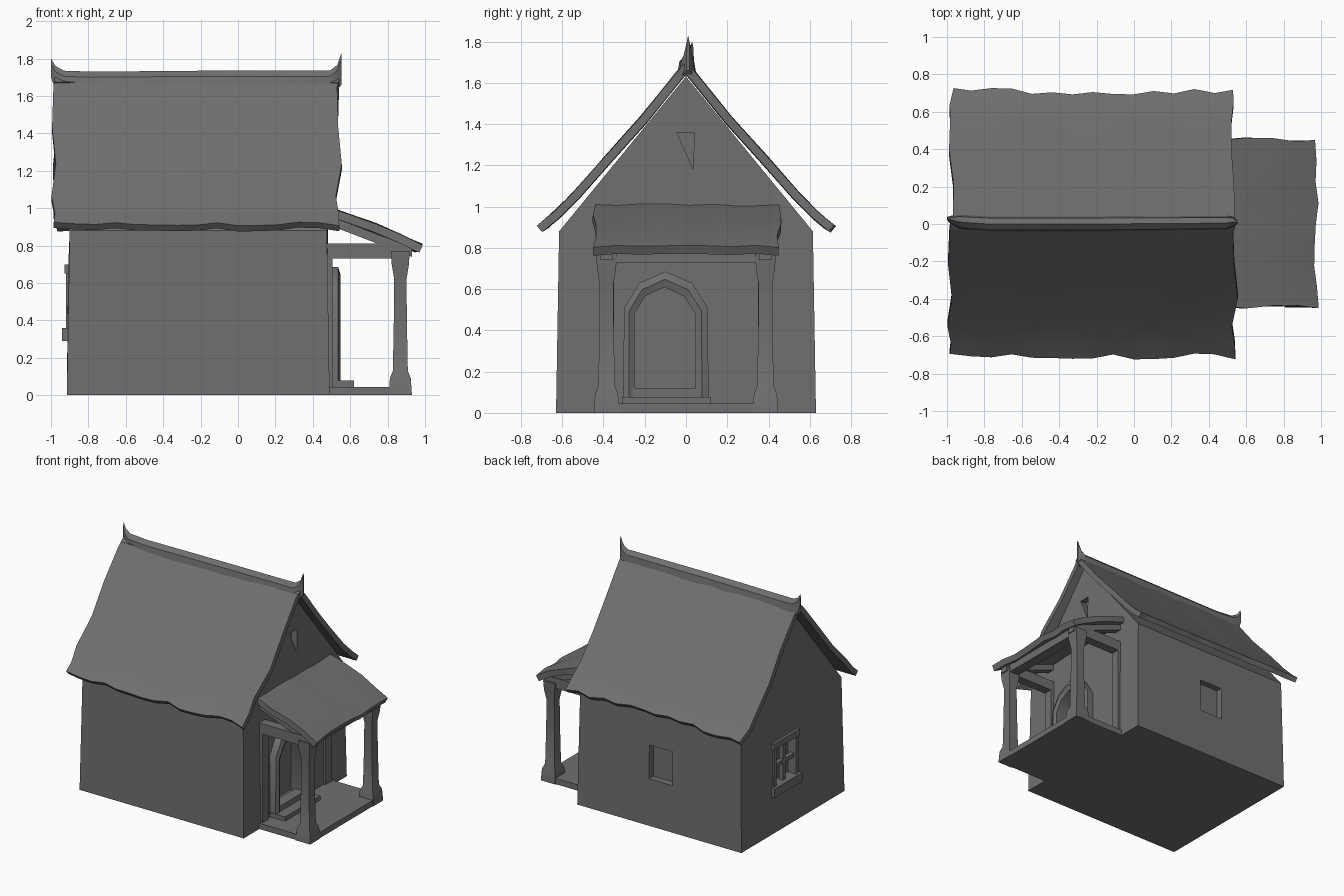
import bpy, bmesh, math, random

if "Cube" in bpy.data.objects:
    bpy.data.objects.remove(bpy.data.objects["Cube"])

random.seed(7)
grey = bpy.data.materials.new("weathered grey")
grey.diffuse_color = (0.16, 0.16, 0.16, 1)
grey.use_nodes = True
grey.node_tree.nodes["Principled BSDF"].inputs["Base Color"].default_value = grey.diffuse_color


def finish(ob, angle=35):
    """Bake modifiers, then shade smooth with sharp corners."""
    bpy.context.view_layer.objects.active = ob
    for m in list(ob.modifiers):
        bpy.ops.object.modifier_apply(modifier=m.name)
    ob.data.shade_smooth()
    ob.data.set_sharp_from_angle(angle=math.radians(angle))


def make(name, bm):
    me = bpy.data.meshes.new(name)
    bm.to_mesh(me)
    bm.free()
    me.materials.append(grey)
    ob = bpy.data.objects.new(name, me)
    bpy.context.collection.objects.link(ob)
    return ob


def loft(name, rings, angle=35):
    """Closed solid through a list of equal-sized rings."""
    bm = bmesh.new()
    vs = [[bm.verts.new(p) for p in r] for r in rings]
    n = len(rings[0])
    for a, b in zip(vs, vs[1:]):
        for i in range(n):
            j = (i + 1) % n
            bm.faces.new((a[i], a[j], b[j], b[i]))
    bm.faces.new(vs[0])
    bm.faces.new(vs[-1])
    bmesh.ops.recalc_face_normals(bm, faces=bm.faces)
    ob = make(name, bm)
    finish(ob, angle)
    return ob


def rect(cx, cy, z, hx, hy):
    return [(cx - hx, cy - hy, z), (cx + hx, cy - hy, z),
            (cx + hx, cy + hy, z), (cx - hx, cy + hy, z)]


def box(name, x0, x1, y0, y1, z0, z1):
    cx, cy, hx, hy = (x0 + x1) / 2, (y0 + y1) / 2, (x1 - x0) / 2, (y1 - y0) / 2
    return loft(name, [rect(cx, cy, z0, hx, hy), rect(cx, cy, z1, hx, hy)])


def sheet(name, fn, nu, nv, thick):
    """Bent plate with its top surface given by fn(column, row)."""
    bm = bmesh.new()
    g = [[bm.verts.new(fn(i, j)) for j in range(nv)] for i in range(nu)]
    for i in range(nu - 1):
        for j in range(nv - 1):
            bm.faces.new((g[i][j], g[i + 1][j], g[i + 1][j + 1], g[i][j + 1]))
    bm.normal_update()
    if sum(f.normal.z for f in bm.faces) < 0:
        bmesh.ops.reverse_faces(bm, faces=bm.faces)
    ob = make(name, bm)
    m = ob.modifiers.new("thickness", 'SOLIDIFY')
    m.thickness, m.offset = thick, -1
    finish(ob)


def jit(a):
    return random.uniform(-a, a)


# House walls with gables
def gable(xb, xm, xt):
    return [(xb, -.63, 0), (xb, .63, 0), (xm, .615, .88), (xt, 0, 1.63), (xm, -.615, .88)]


walls = loft("house_walls", [gable(-.915, -.9, -.9), gable(.49, .475, .475)])

# Recesses for the door and windows
door_in = [(-.25, .1), (-.25, .48), (-.2, .565), (-.105, .61), (-.01, .565), (.045, .48), (.045, .1)]
attic = [(-.045, 1.36), (.04, 1.36), (.035, 1.18)]
cutters = [
    loft("door_cutter", [[(x, y, z) for y, z in door_in] for x in (.42, .6)]),
    loft("attic_cutter", [[(x, y, z) for y, z in attic] for x in (.43, .6)]),
    box("back_window_cutter", -.32, -.12, .57, .7, .36, .62),
    box("side_window_cutter", -1, -.85, -.03, .21, .36, .65),
]
for c in cutters:
    m = walls.modifiers.new("cut", 'BOOLEAN')
    m.operation, m.solver, m.object = 'DIFFERENCE', 'EXACT', c
finish(walls)
for c in cutters:
    bpy.data.objects.remove(c)

# Main roof slopes with ragged edges
slope = [(.0, 1.70), (.05, 1.645), (.22, 1.435), (.4, 1.235), (.55, 1.065), (.64, .975), (.71, .915)]
for side, label in ((-1, "front"), (1, "back")):
    def roof_point(i, j, side=side):
        x = -.98 + 1.52 * i / 14
        y, z = slope[j]
        if i in (0, 14) and j > 0:
            x += jit(.02)
        if j == 6:
            d = jit(.018)
            y, z = y + d, z - d * .6
        elif 0 < j and 0 < i < 14:
            z += jit(.006)
        return (x, side * y, z)
    sheet(label + "_roof_slope", roof_point, 15, 7, .04)

# Ridge cap with upturned pointed ends
ridge = []
for x, w, z0, z1, dy in ((-1.0, .008, 1.70, 1.80, .03), (-.975, .025, 1.63, 1.76, .02),
                         (-.93, .042, 1.63, 1.735, .01), (-.78, .045, 1.63, 1.73, 0),
                         (-.2, .045, 1.63, 1.735, 0), (.49, .042, 1.63, 1.735, .005),
                         (.53, .03, 1.63, 1.765, .01), (.553, .008, 1.66, 1.83, .01)):
    ridge.append([(x, dy - w, z0), (x, dy + w, z0), (x, dy + w * .7, z1 - .03),
                  (x, dy, z1), (x, dy - w * .7, z1 - .03)])
loft("ridge_cap", ridge)

# Porch floor and doorstep
box("porch_floor", .48, .925, -.44, .44, 0, .045)
box("doorstep", .48, .62, -.31, .12, .04, .078)

# Porch posts, side beams and rafters
for s, label in ((-1, "front"), (1, "back")):
    y = s * .385
    loft(label + "_porch_post", [rect(.868, y, z, a, a) for z, a in
         ((0, .062), (.09, .056), (.13, .04), (.4, .035), (.62, .033), (.7, .046), (.77, .05))])
    box(label + "_porch_beam", .46, .9, y - .035, y + .035, .73, .81)
    box(label + "_wall_post", .46, .505, y - .035, y + .035, .04, .74)
    loft(label + "_rafter", [[(x, y - .03, z - .05), (x, y + .03, z - .05),
                              (x, y + .03, z), (x, y - .03, z)] for x, z in ((.46, .97), (.93, .79))])
box("porch_front_beam", .83, .91, -.42, .42, .73, .79)


# Lean-to porch roof
def porch_point(i, j):
    y = -.45 + .9 * i / 8
    x, z = ((.46, 1.015), (.6, .965), (.74, .915), (.87, .86), (.975, .805))[j]
    if j == 4:
        x += jit(.014)
        z += jit(.008)
    elif i in (0, 8):
        y += jit(.015)
    else:
        z += jit(.006)
    return (x, y, z)


sheet("porch_roof", porch_point, 9, 5, .045)

# Arched door frame and sill
outer = [(-.305, .045), (-.3, .51), (-.225, .63), (-.1, .685), (.03, .63), (.105, .51), (.11, .045)]
inner = [(-.25, .045)] + door_in[1:6] + [(.045, .045)]
loft("door_frame", [[(.46, *o), (.535, *o), (.548, (o[0] + i[0]) / 2, (o[1] + i[1]) / 2),
                     (.535, *i), (.46, *i)] for o, i in zip(outer, inner)])
box("door_sill", .46, .54, -.26, .055, .045, .12)

# Left window frame with cross bars
for name, y0, y1, z0, z1, out in (("window_sill", -.08, .26, .29, .36, .94),
                                  ("window_lintel", -.07, .25, .65, .7, .928),
                                  ("window_jamb_a", -.06, -.03, .36, .65, .92),
                                  ("window_jamb_b", .21, .24, .36, .65, .92),
                                  ("window_mullion", .075, .105, .36, .65, .905),
                                  ("window_crossbar", -.03, .21, .49, .52, .905)):
    box(name, -out, -.87, y0, y1, z0, z1)
